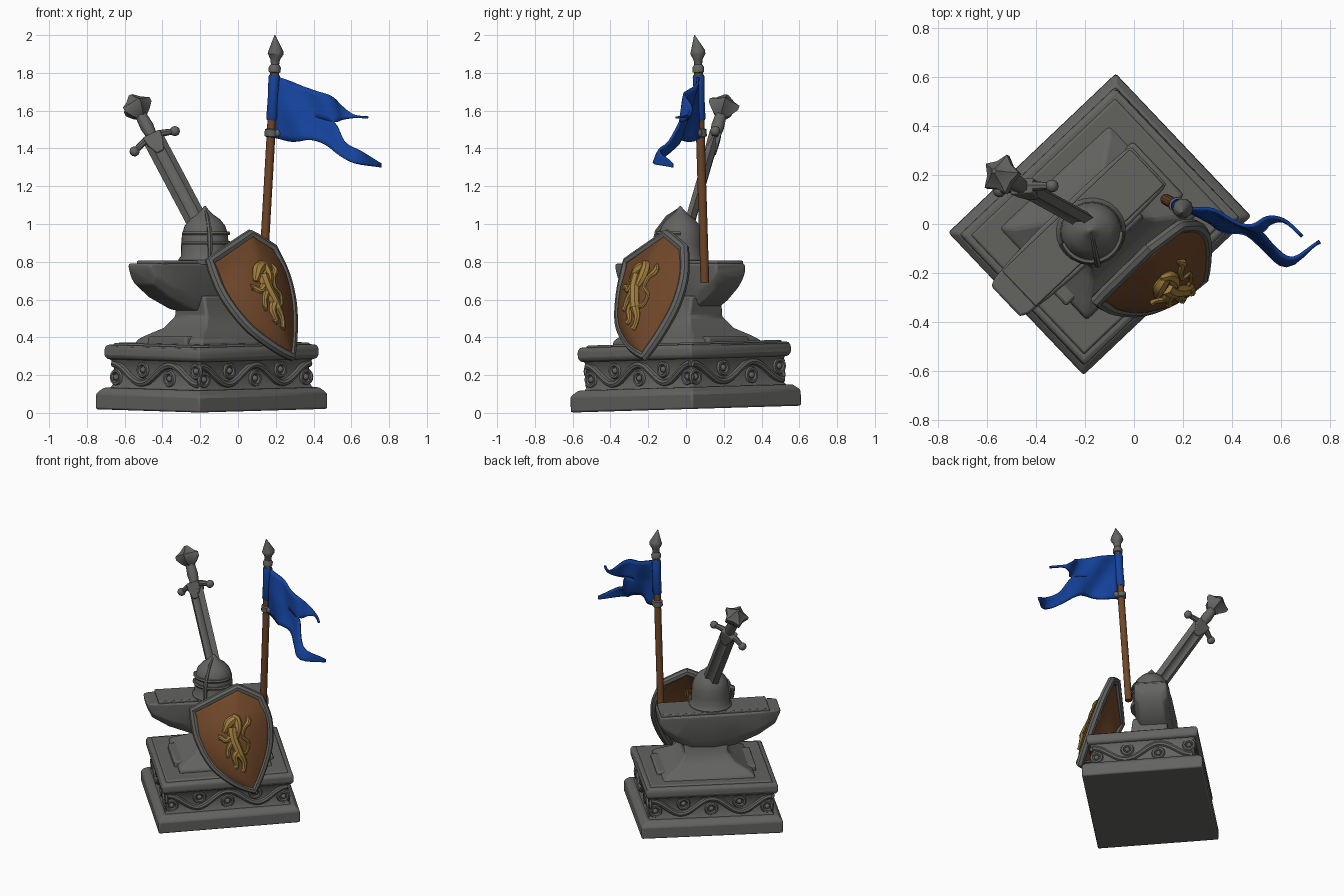
import bpy, bmesh
from math import sin, cos, pi, radians
from mathutils import Vector, Matrix

cube = bpy.data.objects.get("Cube")
if cube:
    bpy.data.objects.remove(cube)


def material(name, r, g, b):
    m = bpy.data.materials.new(name)
    m.use_nodes = True
    m.diffuse_color = (r, g, b, 1)
    m.node_tree.nodes["Principled BSDF"].inputs["Base Color"].default_value = (r, g, b, 1)
    return m


STONE = material("stone_grey", .125, .125, .118)
WOOD = material("brown", .16, .062, .022)
CLOTH = material("blue_cloth", .007, .055, .33)
GOLD = material("gold", .36, .21, .045)
made = []


def build(name, verts, faces, mat, matrix=Matrix(), bevel=0):
    bm = bmesh.new()
    vs = [bm.verts.new(v) for v in verts]
    for f in faces:
        bm.faces.new([vs[i] for i in f])
    bmesh.ops.remove_doubles(bm, verts=bm.verts, dist=.0005)
    bmesh.ops.recalc_face_normals(bm, faces=bm.faces)
    me = bpy.data.meshes.new(name)
    bm.to_mesh(me)
    bm.free()
    me.transform(matrix)
    me.materials.append(mat)
    ob = bpy.data.objects.new(name, me)
    bpy.context.collection.objects.link(ob)
    made.append(ob)
    if bevel:
        b = ob.modifiers.new("Bevel", 'BEVEL')
        b.width, b.segments = bevel, 2
    return ob


def loft(name, rings, mat, matrix=Matrix(), bevel=0, closed=False):
    n, k = len(rings[0]), len(rings)
    faces = [(i * n + j, i * n + (j + 1) % n, (i + 1) % k * n + (j + 1) % n, (i + 1) % k * n + j)
             for i in range(k if closed else k - 1) for j in range(n)]
    if not closed:
        faces += [list(range(n)), list(range((k - 1) * n, k * n))]
    return build(name, [p for r in rings for p in r], faces, mat, matrix, bevel)


def tube(name, path, radii, mat, ref=(0, 1, 0), sides=8, matrix=Matrix(), closed=False):
    path = [Vector(p) for p in path]
    if not isinstance(radii, (list, tuple)):
        radii = [radii] * len(path)
    rings, n = [], len(path)
    for i, p in enumerate(path):
        a = path[i - 1] if closed or i else p
        b = path[(i + 1) % n] if closed or i < n - 1 else p
        t = (b - a).normalized()
        s = t.cross(Vector(ref)).normalized()
        w = s.cross(t)
        rings.append([p + radii[i] * (s * cos(2 * pi * j / sides) + w * sin(2 * pi * j / sides))
                      for j in range(sides)])
    return loft(name, rings, mat, matrix, 0, closed)


def ball(name, centre, r, mat, matrix=Matrix(), scale=(1, 1, 1)):
    hs = [(sin(pi * i / 6), -cos(pi * i / 6)) for i in range(7)]
    rings = [[(centre[0] + scale[0] * r * max(q, .02) * cos(pi * j / 5),
               centre[1] + scale[1] * r * max(q, .02) * sin(pi * j / 5),
               centre[2] + scale[2] * r * h) for j in range(10)] for q, h in hs]
    return loft(name, rings, mat, matrix)


def spline(pts, t):
    """Catmull-Rom through pts, t in 0..1"""
    pts = [Vector(p) for p in pts]
    x = min(max(t, 0), 1) * (len(pts) - 1)
    i = min(int(x), len(pts) - 2)
    f = x - i
    b, c = pts[i], pts[i + 1]
    a = pts[i - 1] if i else b * 2 - c
    d = pts[i + 2] if i + 2 < len(pts) else c * 2 - b
    return .5 * (2 * b + (c - a) * f + (2 * a - 5 * b + 4 * c - d) * f * f + (3 * b - a - 3 * c + d) * f ** 3)


def rect(a, b, z, v=0):
    return [(-a, v - b, z), (a, v - b, z), (a, v + b, z), (-a, v + b, z)]


# Plinth, turned on its corner and slightly tilted
TURN = Matrix.Translation((-.14, 0, 0)) @ Matrix.Rotation(radians(43.5), 4, 'Z')
TILT = Matrix.Translation((0, 0, .02)) @ Matrix.Rotation(.03, 4, 'X') @ TURN
for name, steps in {"plinth_foot": [(0, 0), (0, .085), (.03, .115)],
                    "plinth_frieze": [(.045, .1), (.068, .14), (.068, .24), (.045, .28)],
                    "plinth_top": [(.045, .265), (.032, .28), (.032, .325), (.042, .342)]}.items():
    loft(name, [rect(.47 - d, .40 - d, z) for d, z in steps], STONE, TILT, .01)
loft("plinth_top_panel", [rect(.41, .34, .33), rect(.40, .33, .352)], STONE, TILT, .006)

# Carved scrolls and rosettes on each side of the frieze
for k in range(4):
    half, out = ((.40, .333), (.33, .403))[k % 2]
    waves = 4 if k % 2 == 0 else 3
    side = TILT @ Matrix.Rotation(k * pi / 2, 4, 'Z')
    xs = [-half + 2 * half * i / 40 for i in range(41)]
    tube("frieze_scroll", [(x, -out, .192 + .05 * cos(waves * pi * (x + half) / (2 * half))) for x in xs],
         .019, STONE, (0, 1, 0), 8, side)
    for i in range(waves + 1):
        x = (-half + 2 * half * i / waves) * .93
        z = .192 - .022 * (-1) ** i
        tube("frieze_ring", [(x + .034 * cos(a * pi / 6), -out, z + .034 * sin(a * pi / 6)) for a in range(12)],
             .012, STONE, (0, 1, 0), 6, side, True)
        ball("frieze_boss", (x, -out, z), .017, STONE, side)

# Anvil
loft("anvil_foot", [rect(a, b, z, .01) for a, b, z in
     [(.31, .26, .34), (.305, .255, .385), (.27, .22, .41), (.19, .165, .45), (.145, .125, .51), (.15, .11, .62)]],
     STONE, TURN, .012)
for s in (-1, 1):
    loft("anvil_foot_plate", [[(x + s * .21, y, z) for x, y, z in rect(.12, .15, h)] for h in (.34, .405)],
         STONE, TURN, .012)
sections = []
for u, zb, w in [(-.495, .755, .085), (-.46, .68, .10), (-.35, .61, .112), (-.2, .55, .12), (-.05, .525, .12),
                 (.1, .54, .12), (.2, .595, .116), (.28, .66, .112), (.31, .72, .105)]:
    m = zb + (.8 - zb) * .3
    sections.append([(u, .035 + y, z) for y, z in
                     [(-w, .79), (-w, m), (-w * .7, zb), (w * .7, zb), (w, m), (w, .79)]])
loft("anvil_body", sections, STONE, TURN, .01)
loft("anvil_face", [rect(.36, .10, z, .035) for z in (.78, .806)], STONE,
     TURN @ Matrix.Translation((-.06, 0, 0)), .006)

# Helmet
HELM = Matrix.Translation((-.175, -.03, 0)) @ Matrix.Rotation(.2, 4, 'Z')
loft("helmet", [[(r * cos(pi * j / 12), r * .96 * sin(pi * j / 12), z) for j in range(24)] for r, z in
     [(.14, .785), (.142, .81), (.128, .83), (.126, .89), (.122, .945), (.108, .99), (.08, 1.025),
      (.045, 1.05), (.02, 1.075), (.004, 1.095)]], STONE, HELM)
for name, z, r in (("visor_brow", .95, .123), ("visor_cheek", .9, .127)):
    tube(name, [(r * cos(-a * pi / 16), r * sin(-a * pi / 16), z) for a in range(1, 16)], .011, STONE,
         (0, 0, 1), 6, HELM)
tube("helmet_ridge", [(0, -.135, .8), (0, -.138, .9), (0, -.125, .96), (0, -.07, 1.035), (0, 0, 1.085)],
     [.01, .014, .013, .011, .006], STONE, (1, 0, 0), 6, HELM)

# Sword: local z runs from blade to pommel
Z = Vector((-.453, .25, .855)).normalized()
Y = Z.cross(Vector((.89, .08, .45))).normalized()
X = Y.cross(Z)
SWORD = Matrix.Translation((-.45, .15, 1.455)) @ Matrix((X, Y, Z)).transposed().to_4x4()
blade = [(-.057, 0), (-.028, -.026), (-.014, -.016), (.014, -.016), (.028, -.026),
         (.057, 0), (.028, .026), (.014, .016), (-.014, .016), (-.028, .026)]
loft("sword_blade", [[(x, y, z) for x, y in blade] for z in (-.64, 0)], STONE, SWORD)
loft("blade_collar", [rect(a, .032, z) for a, z in ((.02, -.09), (.045, -.03), (.05, .02))], STONE, SWORD, .006)
tube("sword_guard", [(-.12, 0, -.02), (-.06, 0, .0), (0, 0, .005), (.06, 0, .0), (.12, 0, -.02)],
     [.016, .019, .03, .019, .016], STONE, (0, 1, 0), 8, SWORD)
for s in (-1, 1):
    ball("guard_knob", (s * .12, 0, -.02), .027, STONE, SWORD)
tube("sword_grip", [(0, 0, 0), (0, 0, .07), (0, 0, .15)], [.027, .036, .03], STONE, (0, 1, 0), 10, SWORD)
loft("sword_pommel", [[(r * (1 - .3 * (j % 2)) * cos(pi * j / 5), r * (1 - .3 * (j % 2)) * sin(pi * j / 5), z)
     for j in range(10)] for r, z in [(.03, .13), (.055, .15), (.085, .185), (.085, .21), (.05, .23), (.012, .265)]],
     STONE, SWORD)

# Flag pole and spear head
LOW, TOP = Vector((.13, .1, .69)), Vector((.195, .065, 1.83))


def pole(z):
    return LOW.lerp(TOP, (z - LOW.z) / (TOP.z - LOW.z))


tube("flag_pole", [LOW, pole(1.25), TOP], .023, WOOD, sides=12)
tube("spear_head", [pole(z) for z in (1.8, 1.805, 1.83, 1.845, 1.87, 1.9, 1.915)] + [(.195, .045, 2)],
     [.022, .032, .032, .022, .025, .042, .04, .002], STONE, sides=10)
tube("pole_ring", [pole(z) for z in (1.46, 1.465, 1.5, 1.505)], [.025, .034, .034, .025], STONE, sides=12)
ball("ring_knob", pole(1.48) + Vector((.032, -.01, 0)), .022, STONE)
tube("flag_sleeve", [pole(z) for z in (1.55, 1.56, 1.67, 1.78, 1.79)], [.026, .03, .028, .031, .026], CLOTH, sides=12)

# Swallow-tailed flag, two strips joined along the middle as far as the notch
upper = [(.2, .075, 1.785), (.3, .06, 1.745), (.4, .03, 1.71), (.48, .01, 1.68),
         (.54, .03, 1.625), (.61, .01, 1.58), (.69, -.04, 1.57)]
middle = [(.2, .075, 1.62), (.3, .03, 1.6), (.4, 0, 1.57), (.51, -.01, 1.54)]
upper_in = middle + [(.55, .015, 1.55), (.61, .005, 1.56), (.69, -.04, 1.56)]
lower_in = middle + [(.57, -.07, 1.43), (.65, -.13, 1.38), (.755, -.08, 1.32)]
lower = [(.2, .075, 1.455), (.3, .03, 1.435), (.38, -.02, 1.445), (.46, -.05, 1.42),
         (.54, -.11, 1.36), (.62, -.15, 1.32), (.75, -.08, 1.30)]
verts, faces = [], []
for top, low in ((upper, upper_in), (lower_in, lower)):
    start = len(verts)
    for i in range(25):
        for j in range(6):
            p = spline(top, i / 24).lerp(spline(low, i / 24), j / 5)
            p.y += .014 * sin(28 * p.x + 14 * p.z) * min(1, i / 6)
            verts.append(p)
    faces += [[start + i * 6 + j + d for d in (0, 1, 7, 6)] for i in range(24) for j in range(5)]
flag = build("flag", verts, faces, CLOTH)
flag.modifiers.new("Solidify", 'SOLIDIFY').thickness = .014

# Curved shield: left edge, middle and right edge, from top to point
POINT = (.28, -.22, .3)
edge_l = [(-.15, -.31, .80), (-.08, -.345, .63), (.04, -.35, .47), (.17, -.3, .365), POINT]
centre = [(.065, -.1, .945), (.12, -.22, .76), (.17, -.27, .6), (.23, -.27, .43), POINT]
edge_r = [(.185, -.01, .87), (.25, -.01, .73), (.285, -.05, .58), (.29, -.13, .43), POINT]
FACE = Vector((.6, -.72, .35)).normalized()


def on_shield(s, t, lift=0):
    l, c, r = (spline(e, t) for e in (edge_l, centre, edge_r))
    curved = l * (s * (s - 1) / 2) + c * (1 - s * s) + r * (s * (s + 1) / 2)
    straight = c.lerp(r if s > 0 else l, abs(s))
    return straight.lerp(curved, min(1, t * 4)) + FACE * lift


N = 16
panel = build("shield_panel", [on_shield(j / 8 - 1, i / N) for i in range(N + 1) for j in range(N + 1)],
              [[i * 17 + j + d for d in (0, 1, 18, 17)] for i in range(N) for j in range(N)], WOOD)
solid = panel.modifiers.new("Solidify", 'SOLIDIFY')
solid.thickness, solid.offset = .024, 0
border = [on_shield(j / 5 - 1, 0) for j in range(10)] + [on_shield(1, i / N) for i in range(N)] \
    + [on_shield(-1, i / N) for i in range(N, 0, -1)]
tube("shield_rim", border, .027, STONE, FACE, 8, closed=True)

# Rampant beast in relief: strokes of (across, down, radius)
strokes = {
    "beast_body": [(-.06, .3, .034), (-.02, .42, .031), (.06, .52, .03), (.1, .58, .03)],
    "beast_head": [(.02, .23, .028), (-.12, .25, .033), (-.22, .29, .024), (-.3, .32, .013)],
    "beast_mane": [(-.06, .2, .014), (.08, .24, .026), (.12, .32, .028), (.06, .4, .018)],
    "beast_upper_arm": [(-.08, .38, .024), (-.26, .4, .017), (-.4, .35, .015), (-.46, .34, .02)],
    "beast_lower_arm": [(-.05, .43, .023), (-.24, .48, .016), (-.33, .53, .015), (-.4, .53, .018)],
    "beast_front_leg": [(.05, .54, .028), (-.12, .58, .021), (-.14, .65, .015), (-.28, .66, .018)],
    "beast_rear_leg": [(.1, .57, .028), (.2, .65, .018), (.12, .71, .015), (.0, .73, .018)],
    "beast_tail": [(.1, .56, .012), (.34, .57, .011), (.42, .48, .011), (.26, .42, .011),
                   (.3, .33, .014), (.42, .28, .02), (.36, .22, .006)]}
for name, pts in strokes.items():
    path = [spline(pts, i / 14) for i in range(15)]
    tube(name, [on_shield(p.x, p.y, .012) for p in path], [p.z for p in path], GOLD, FACE, 8)

# Smooth shading with sharp edges kept
bpy.ops.object.select_all(action='DESELECT')
for ob in made:
    ob.select_set(True)
bpy.context.view_layer.objects.active = made[0]
bpy.ops.object.shade_smooth_by_angle(angle=radians(38))
